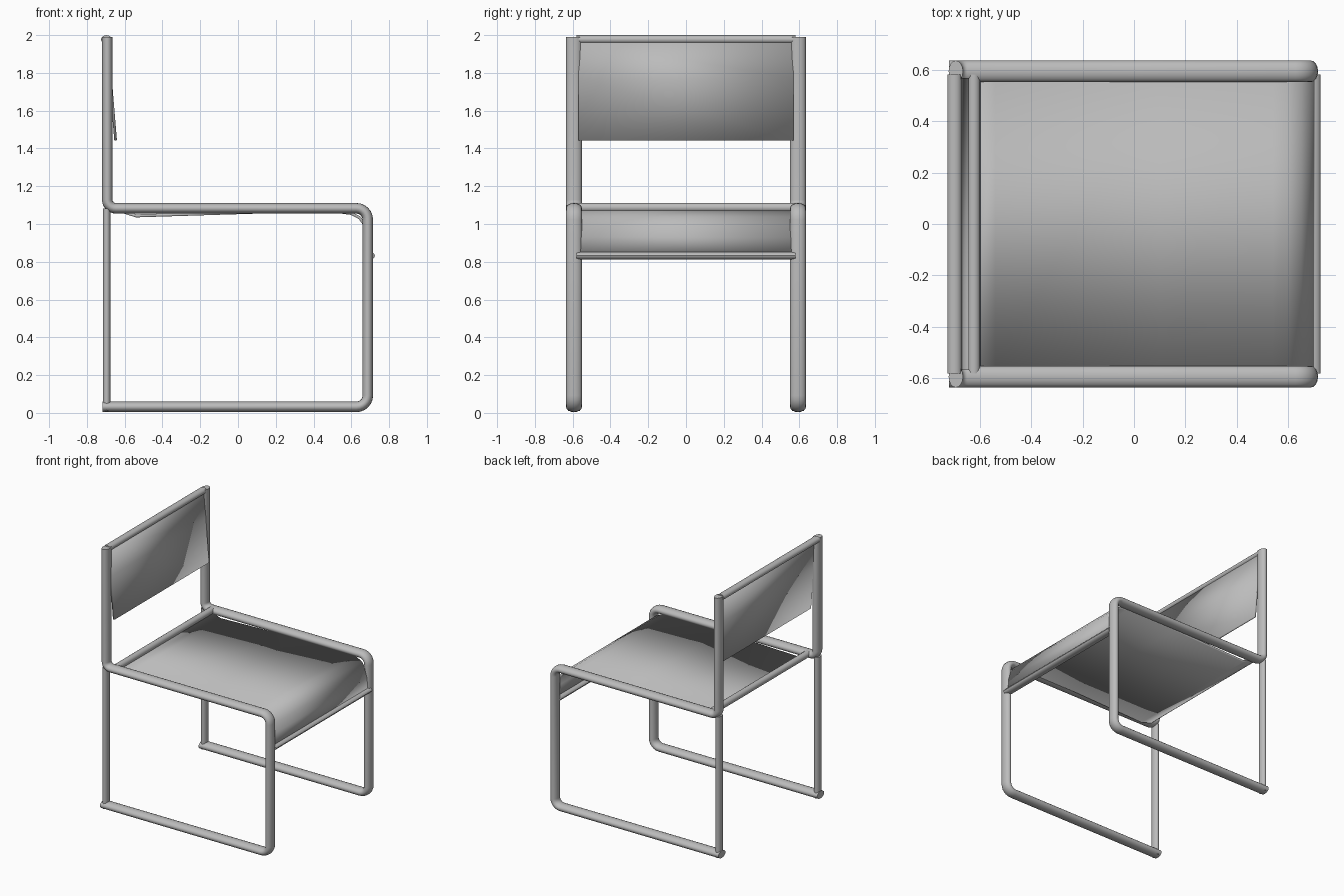
import bpy, bmesh, math
from mathutils import Vector

cube = bpy.data.objects.get("Cube")
if cube:
    bpy.data.objects.remove(cube, do_unlink=True)

grey = bpy.data.materials.new("plain_grey")
grey.use_nodes = True
grey.diffuse_color = (0.5, 0.5, 0.5, 1)
grey.node_tree.nodes["Principled BSDF"].inputs["Base Color"].default_value = (0.5, 0.5, 0.5, 1)


def finish(name, bm):
    bmesh.ops.recalc_face_normals(bm, faces=bm.faces)
    mesh = bpy.data.meshes.new(name)
    bm.to_mesh(mesh)
    bm.free()
    mesh.materials.append(grey)
    mesh.shade_smooth()
    mesh.set_sharp_from_angle(angle=math.radians(35))
    obj = bpy.data.objects.new(name, mesh)
    bpy.context.collection.objects.link(obj)
    return obj


def rounded(corners, radius, steps=6):
    """Replace the inner corners of a right-angled path with arcs."""
    path = [Vector(corners[0])]
    for a, b, c in zip(corners, corners[1:], corners[2:]):
        a, b, c = Vector(a), Vector(b), Vector(c)
        u, v = (a - b).normalized(), (c - b).normalized()
        centre = b + (u + v) * radius
        for i in range(steps + 1):
            t = math.pi / 2 * i / steps
            path.append(centre - v * radius * math.cos(t) - u * radius * math.sin(t))
    path.append(Vector(corners[-1]))
    return path


def tube(name, path, side, half_side, half_other, sides=16):
    """Sweep an oval section along a path that is perpendicular to side."""
    bm = bmesh.new()
    side = Vector(side)
    path = [Vector(p) for p in path]
    rings = []
    for i, p in enumerate(path):
        tangent = (path[min(i + 1, len(path) - 1)] - path[max(i - 1, 0)]).normalized()
        other = tangent.cross(side)
        angles = [math.tau * k / sides for k in range(sides)]
        rings.append([bm.verts.new(p + side * half_side * math.cos(a)
                                   + other * half_other * math.sin(a)) for a in angles])
    for r, s in zip(rings, rings[1:]):
        for k in range(sides):
            n = (k + 1) % sides
            bm.faces.new((r[k], r[n], s[n], s[k]))
    bm.faces.new(rings[0])
    bm.faces.new(rings[-1])
    return finish(name, bm)


def sling(name, profile, half_width, thickness):
    """Thin cloth panel: an x-z profile stretched across y."""
    bm = bmesh.new()
    rows = [[bm.verts.new((x, y, z)) for y in (-half_width, half_width)] for x, z in profile]
    for a, b in zip(rows, rows[1:]):
        bm.faces.new((a[0], a[1], b[1], b[0]))
    obj = finish(name, bm)
    solid = obj.modifiers.new("thickness", "SOLIDIFY")
    solid.thickness = thickness
    solid.offset = 0
    return obj


# Bent side frames and thin rear legs
REAR, FRONT, LOW, SEAT = -0.692, 0.687, 0.032, 1.083
for label, y in (("left", 0.593), ("right", -0.593)):
    front_loop = rounded([(-0.718, y, LOW), (FRONT, y, LOW), (FRONT, y, SEAT), (0, y, SEAT)], 0.06)
    back_bend = rounded([(0, y, SEAT), (REAR, y, SEAT), (REAR, y, 1.99)], 0.045)
    tube(label + "_frame", front_loop + back_bend[1:], (0, 1, 0), 0.042, 0.028)
    tube(label + "_rear_leg", [(-0.695, y, 0.01), (-0.695, y, SEAT)], (0, 1, 0), 0.032, 0.021)

# Crossbars
for name, x, z, half_z, half_x in (
        ("top_bar", -0.697, 1.977, 0.023, 0.028),
        ("seat_rear_bar", -0.622, 1.087, 0.025, 0.025),
        ("front_bar", 0.692, 0.832, 0.02, 0.033)):
    tube(name, [(x, -0.58, z), (x, 0.58, z)], (0, 0, 1), half_z, half_x)

# Cloth seat, rolled down over the front, and leaning backrest
sling("seat", [(-0.63, 1.072), (-0.54, 1.043), (0.1, 1.063), (0.54, 1.064), (0.6, 1.056),
               (0.645, 1.032), (0.675, 0.99), (0.69, 0.93), (0.694, 0.84)], 0.562, 0.016)
sling("backrest", [(-0.685, 1.965), (-0.675, 1.77), (-0.648, 1.443)], 0.568, 0.014)
